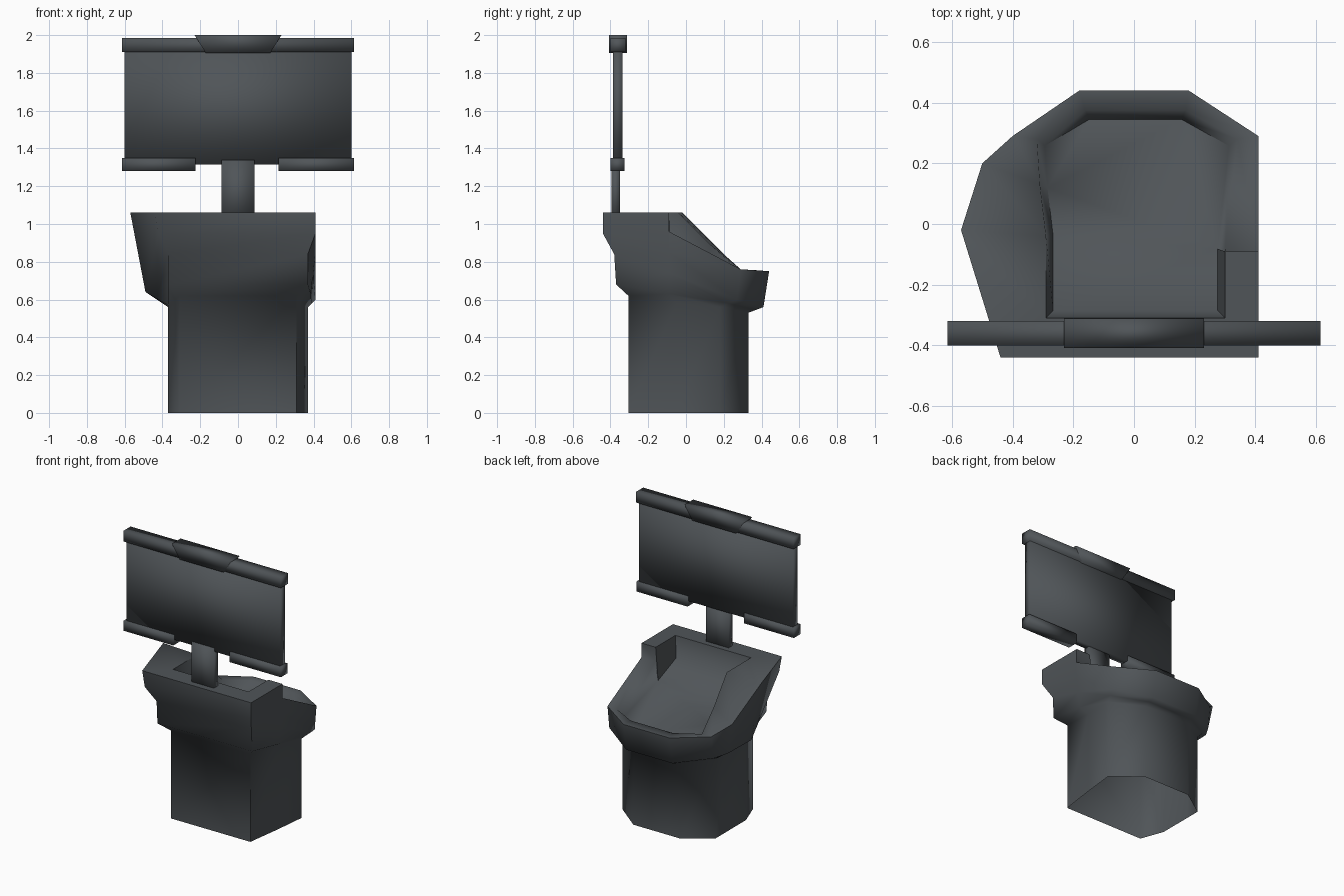
import bpy, bmesh, math

if "Cube" in bpy.data.objects:
    bpy.data.objects.remove(bpy.data.objects["Cube"])

mat = bpy.data.materials.new("dark slate grey")
mat.diffuse_color = (0.08, 0.09, 0.098, 1)
mat.use_nodes = True
mat.node_tree.nodes["Principled BSDF"].inputs["Base Color"].default_value = mat.diffuse_color


def finish(bm, name, angle=100):
    bmesh.ops.remove_doubles(bm, verts=bm.verts, dist=0.002)
    bmesh.ops.recalc_face_normals(bm, faces=bm.faces)
    me = bpy.data.meshes.new(name)
    bm.to_mesh(me)
    bm.free()
    me.materials.append(mat)
    me.shade_smooth()
    me.set_sharp_from_angle(angle=math.radians(angle))
    ob = bpy.data.objects.new(name, me)
    bpy.context.collection.objects.link(ob)
    return ob


def box(name, x0, x1, y0, y1, z0, z1, taper=0.0):
    """Box whose lower edge is drawn in by taper at both ends."""
    bm = bmesh.new()
    bmesh.ops.create_cube(bm, size=1)
    for v in bm.verts:
        low = v.co.z < 0
        t = taper if low else 0
        v.co = (x0 + t if v.co.x < 0 else x1 - t,
                y0 if v.co.y < 0 else y1, z0 if low else z1)
    return finish(bm, name)


def bridge(bm, a, b):
    n = len(a)
    for i in range(n):
        j = (i + 1) % n
        bm.faces.new((a[i], a[j], b[j], b[i]))


# rim outline, from front left round the right side (with its step) to the left bulge
outer = [(-.44, -.44, 1.06), (.41, -.44, 1.06), (.41, -.09, 1.06), (.41, -.09, .96),
         (.41, .29, .76), (.18, .44, .75), (-.18, .44, .75), (-.40, .29, .76),
         (-.50, .20, .84), (-.57, -.02, 1.06)]
inner = [(-.29, -.31, 1.06), (.30, -.31, 1.06), (.30, -.09, 1.06), (.30, -.09, .96),
         (.34, .28, .75), (.17, .375, .755), (-.16, .375, .755), (-.32, .28, .755),
         (-.31, .13, .89), (-.29, -.04, 1.06)]
rim_low = [(-.42, -.44, .95), (.41, -.44, .95), (.41, -.09, .85), (.41, -.09, .85),
           (.41, .27, .60), (.18, .41, .56), (-.18, .41, .56), (-.40, .27, .60),
           (-.46, .18, .62), (-.49, -.03, .64)]
collar_low = [(-.37, -.37, .68), (.37, -.37, .68), (.385, -.09, .63), (.385, -.09, .63),
              (.37, .18, .56), (.18, .33, .53), (-.18, .33, .53), (-.37, .20, .56),
              (-.37, .10, .56), (-.37, -.14, .57)]
ped_top = [(-.31, -.305, .62), (.31, -.305, .62), (.345, -.05, .58), (.345, -.05, .58)] + \
    collar_low[4:]

# stand: pedestal, collar, rim and sunken desk in one loft, open underneath
bm = bmesh.new()
collar_top = [(c[0], c[1] - .01, .84) if i < 2 else
              tuple(.5 * (p + q) for p, q in zip(c, r))
              for i, (c, r) in enumerate(zip(collar_low, rim_low))]
ped_bottom = [(x, y, 0) for x, y, z in ped_top]
floor = [(x * .92, y * .92, .80 - .38 * y) for x, y, z in inner]
for i, (x, y, z) in enumerate(floor):
    floor[i] = (x, y, min(z, inner[i][2] - .06))
loops = [[bm.verts.new(p) for p in ring] for ring in
         (ped_bottom, ped_top, collar_low, collar_top, rim_low, outer, inner, floor)]
for a, b in zip(loops, loops[1:]):
    bridge(bm, a, b)
bm.faces.new(loops[-1])
bmesh.ops.remove_doubles(bm, verts=bm.verts, dist=0.002)
bmesh.ops.triangulate(bm, faces=[f for f in bm.faces if len(f.verts) > 4])
finish(bm, "pedestal_stand", 75)

# screen and its mount
box("screen_post", -.088, .088, -.395, -.35, 1.0, 1.34)
box("screen_panel", -.60, .60, -.387, -.335, 1.315, 1.93)
box("top_rail", -.615, .615, -.40, -.32, 1.91, 1.985)
box("top_cap", -.23, .23, -.408, -.312, 1.905, 2.0, .06)
for side, x0, x1 in (("left", -.615, -.225), ("right", .215, .615)):
    box(side + "_bottom_rail", x0, x1, -.40, -.325, 1.28, 1.35)
